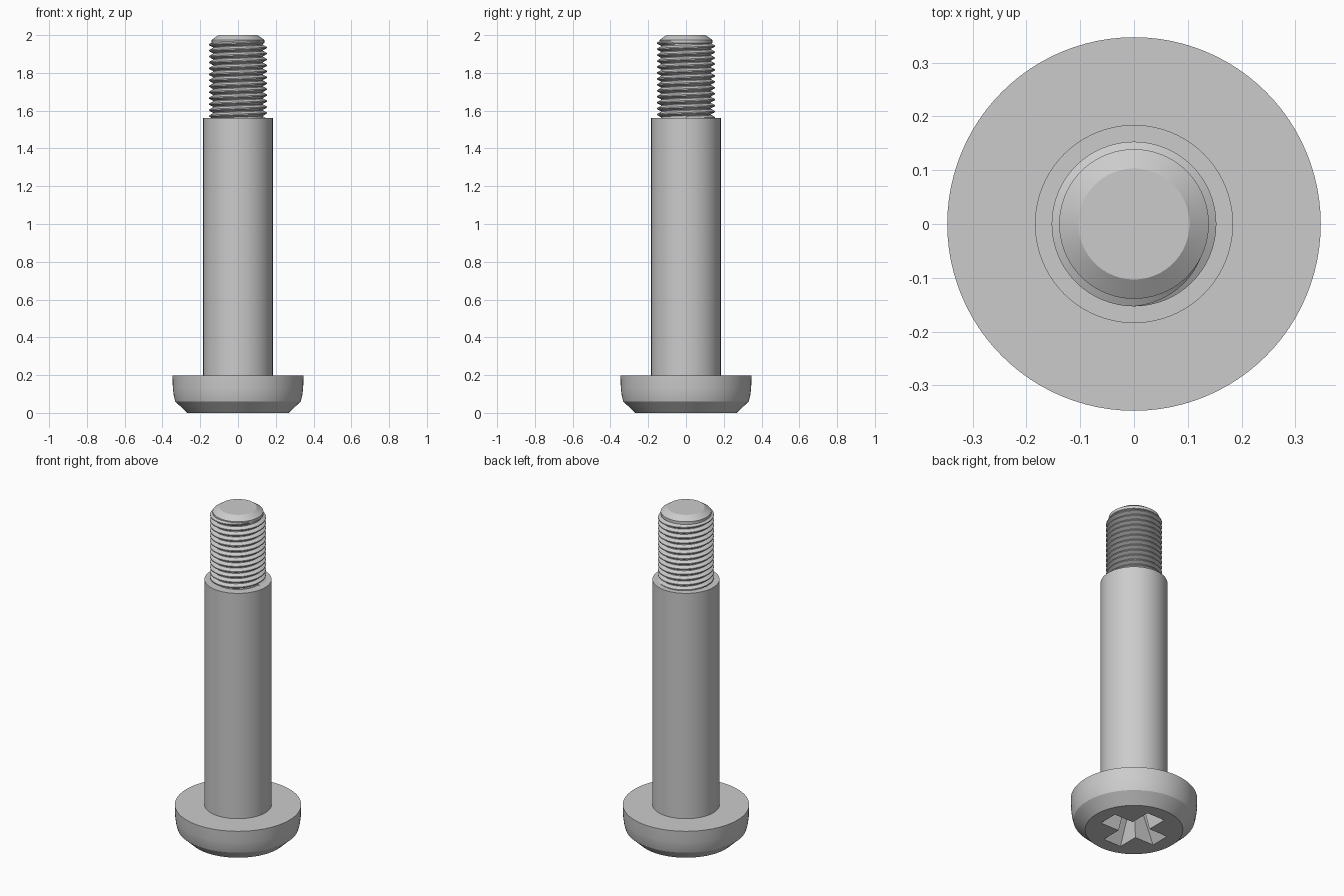
import bpy, bmesh
from math import cos, sin, tau, radians

if "Cube" in bpy.data.objects:
    bpy.data.objects.remove(bpy.data.objects["Cube"])

steel = bpy.data.materials.new("grey steel")
steel.use_nodes = True
GREY = (0.6, 0.6, 0.6, 1)
steel.diffuse_color = GREY
steel.node_tree.nodes["Principled BSDF"].inputs["Base Color"].default_value = GREY


def make_object(name, bm):
    bmesh.ops.recalc_face_normals(bm, faces=bm.faces)
    mesh = bpy.data.meshes.new(name)
    bm.to_mesh(mesh)
    bm.free()
    mesh.materials.append(steel)
    obj = bpy.data.objects.new(name, mesh)
    bpy.context.collection.objects.link(obj)
    return obj


def smooth(obj, angle=25):
    bpy.ops.object.select_all(action="DESELECT")
    obj.select_set(True)
    bpy.context.view_layer.objects.active = obj
    bpy.ops.object.shade_smooth_by_angle(angle=radians(angle))


def loft(bm, rings):
    """Join rings of equal vertex count and cap both ends."""
    rings = [[bm.verts.new(p) for p in ring] for ring in rings]
    n = len(rings[0])
    for a, b in zip(rings, rings[1:]):
        for i in range(n):
            j = (i + 1) % n
            bm.faces.new((a[i], a[j], b[j], b[i]))
    bm.faces.new(rings[0])
    bm.faces.new(rings[-1])


def turned(name, profile, sides=96):
    """Solid of revolution from (radius, height) points."""
    bm = bmesh.new()
    loft(bm, [[(r * cos(tau * i / sides), r * sin(tau * i / sides), z)
               for i in range(sides)] for r, z in profile])
    return make_object(name, bm)


# Turned parts: head, plain shoulder, thread core with chamfered tip
head = turned("head", [(0.268, 0), (0.332, 0.06), (0.34, 0.09),
                       (0.345, 0.13), (0.347, 0.197)])
shoulder = turned("shoulder", [(0.184, 0.19), (0.184, 1.562)])
core = turned("thread_core", [(0.133, 1.55), (0.133, 1.955), (0.139, 1.958),
                              (0.139, 1.975), (0.103, 2.0)])

# Helical thread ridge
PITCH, TURNS, STEPS = 0.0315, 13, 64
bm = bmesh.new()
sections = []
for k in range(TURNS * STEPS + 1):
    a = tau * k / STEPS
    z = 1.556 + PITCH * k / STEPS
    ends = min(1, (TURNS * STEPS - k) / (STEPS / 4))
    crest = 0.133 + 0.020 * ends
    sections.append([(r * cos(a), r * sin(a), z + dz) for r, dz in (
        (0.130, -0.0155), (crest, -0.003), (crest, 0.003), (0.130, 0.0155))])
loft(bm, sections)
thread = make_object("thread_ridge", bm)

# Tapered cross recess cut into the underside of the head
def cross(length, width, z):
    points = []
    for q in range(4):
        c, s = cos(tau * q / 4), sin(tau * q / 4)
        for x, y in ((length, -width), (length, width), (width, width)):
            points.append((x * c - y * s, x * s + y * c, z))
    return points


bm = bmesh.new()
loft(bm, [cross(0.194, 0.062, -0.01), cross(0.187, 0.06, 0), cross(0.09, 0.035, 0.16)])
cutter = make_object("recess_cutter", bm)
cut = head.modifiers.new("recess", "BOOLEAN")
cut.object = cutter
cut.operation = "DIFFERENCE"
cut.solver = "EXACT"
bpy.context.view_layer.objects.active = head
bpy.ops.object.modifier_apply(modifier="recess")
bpy.data.objects.remove(cutter)

for part in (head, shoulder, core, thread):
    smooth(part)
